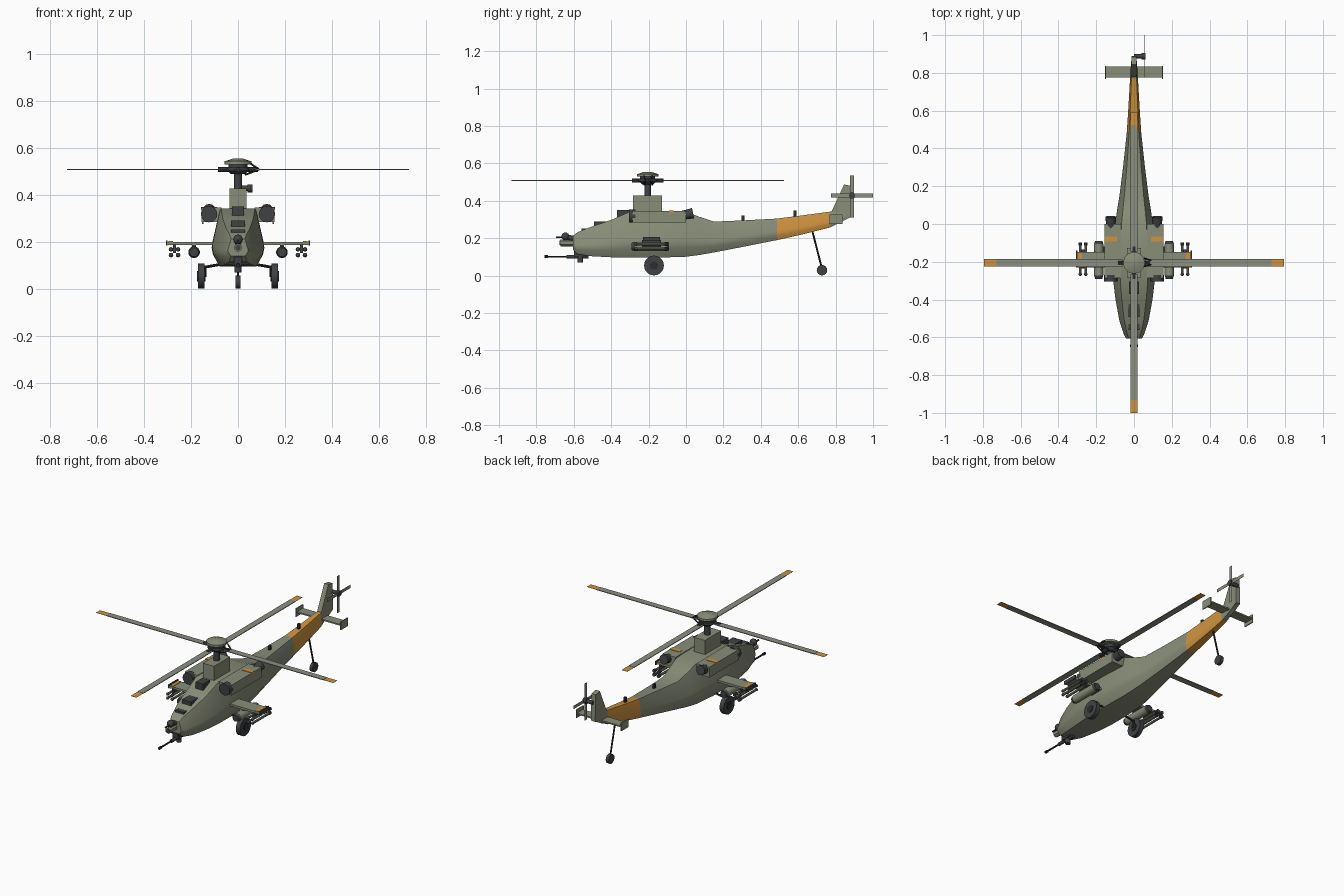
import bpy, bmesh, math
from mathutils import Vector

if "Cube" in bpy.data.objects:
    bpy.data.objects.remove(bpy.data.objects["Cube"])


def material(name, rgb):
    m = bpy.data.materials.new(name)
    m.diffuse_color = (*rgb, 1)
    m.use_nodes = True
    m.node_tree.nodes["Principled BSDF"].inputs["Base Color"].default_value = m.diffuse_color
    return m


OLIVE = material("olive", (0.25, 0.27, 0.19))
BLADE = material("blade_grey", (0.26, 0.275, 0.215))
ORANGE = material("orange", (0.62, 0.29, 0.05))
DARK = material("dark_grey", (0.05, 0.053, 0.056))
BLACK = material("near_black", (0.025, 0.026, 0.028))


def finish(name, bm, mats, smooth=False):
    bmesh.ops.recalc_face_normals(bm, faces=bm.faces[:])
    me = bpy.data.meshes.new(name)
    bm.to_mesh(me)
    bm.free()
    ob = bpy.data.objects.new(name, me)
    bpy.context.collection.objects.link(ob)
    for m in mats:
        me.materials.append(m)
    if smooth:
        bpy.ops.object.select_all(action='DESELECT')
        ob.select_set(True)
        bpy.context.view_layer.objects.active = ob
        bpy.ops.object.shade_smooth_by_angle(angle=math.radians(32))
    return ob


def box(name, lo, hi, mat):
    bm = bmesh.new()
    bmesh.ops.create_cube(bm, size=1)
    for v in bm.verts:
        v.co = [(a + b) / 2 + c * (b - a) for a, b, c in zip(lo, hi, v.co)]
    return finish(name, bm, [mat])


def rod(name, a, b, r1, mat, r2=None, n=12):
    a, b = Vector(a), Vector(b)
    bm = bmesh.new()
    bmesh.ops.create_cone(bm, cap_ends=True, segments=n, radius1=r1,
                          radius2=r1 if r2 is None else r2, depth=(b - a).length)
    q = (b - a).to_track_quat('Z', 'Y')
    for v in bm.verts:
        v.co = q @ v.co + (a + b) / 2
    return finish(name, bm, [mat], n > 8)


def ball(name, c, r, mat):
    bm = bmesh.new()
    bmesh.ops.create_uvsphere(bm, u_segments=14, v_segments=8, radius=r)
    bmesh.ops.translate(bm, verts=bm.verts, vec=c)
    return finish(name, bm, [mat], True)


def prism(name, yz, x0, x1, mat):
    bm = bmesh.new()
    f = bm.faces.new([bm.verts.new((x0, y, z)) for y, z in yz])
    r = bmesh.ops.extrude_face_region(bm, geom=[f])
    bmesh.ops.translate(bm, vec=(x1 - x0, 0, 0),
                        verts=[g for g in r['geom'] if isinstance(g, bmesh.types.BMVert)])
    return finish(name, bm, [mat])


# Fuselage and tail boom: y, half width, bottom, top
stations = [(-0.605, .043, .14, .212), (-0.58, .055, .115, .232), (-0.51, .078, .104, .26),
            (-0.40, .098, .098, .298), (-0.30, .110, .096, .342), (-0.15, .112, .096, .342),
            (0.00, .100, .101, .342), (0.07, .090, .11, .315), (0.15, .077, .124, .289),
            (0.30, .058, .153, .295), (0.487, .038, .19, .305), (0.63, .029, .222, .323),
            (0.77, .021, .257, .342), (0.885, .013, .315, .36)]
half = [(.66, 1), (.72, .93), (.97, .42), (1, .32), (.95, .2), (.70, 0)]
section = half + [(-x, z) for x, z in reversed(half)]
bm = bmesh.new()
rings = [[bm.verts.new((x * w, y, b + z * (t - b))) for x, z in section]
         for y, w, b, t in stations]
for A, B in zip(rings, rings[1:]):
    for i in range(len(section)):
        j = (i + 1) % len(section)
        f = bm.faces.new((A[i], A[j], B[j], B[i]))
        f.material_index = int(0.487 < f.calc_center_median().y < 0.77)
bm.faces.new(rings[0])
bm.faces.new(rings[-1])
finish("fuselage", bm, [OLIVE, ORANGE], True)

# Tail fin, stabiliser, tail rotor
prism("tail_fin", [(.775, .335), (.845, .487), (.885, .48), (.89, .32), (.82, .28)],
      -.014, .014, OLIVE)
box("stabiliser", (-.15, .775, .298), (.15, .833, .306), OLIVE)
for s in (-1, 1):
    box("stabiliser_end_plate", (s * .15 - .003, .768, .277), (s * .15 + .003, .836, .327), OLIVE)
rod("tail_rotor_shaft", (0, .888, .428), (.05, .888, .428), .011, DARK)
rod("tail_rotor_hub", (.04, .888, .428), (.062, .888, .428), .017, DARK)
box("tail_rotor_blades_level", (.0535, .775, .418), (.0545, 1.0, .438), BLADE)
box("tail_rotor_blades_upright", (.0505, .878, .311), (.0515, .898, .535), BLADE)

# Tail wheel
rod("tail_wheel_strut", (0, .675, .24), (0, .725, .045), .005, BLACK, n=8)
rod("tail_wheel", (-.010, .727, .029), (.010, .727, .029), .028, DARK, n=16)

# Pylon, mast and rotor head
RY = -0.205
box("rotor_pylon", (-.037, -.283, .28), (.037, -.128, .428), OLIVE)
rod("mast", (0, RY, .42), (0, RY, .53), .018, DARK)
rod("rotor_hub_lower", (0, RY, .488), (0, RY, .502), .03, DARK, .045)
rod("rotor_hub", (0, RY, .502), (0, RY, .518), .05, DARK)
rod("rotor_cap_neck", (0, RY, .518), (0, RY, .53), .04, DARK)
rod("rotor_cap", (0, RY, .53), (0, RY, .543), .058, OLIVE)
rod("rotor_cap_top", (0, RY, .543), (0, RY, .555), .054, OLIVE, .02)
for k in range(4):
    a = k * math.pi / 2
    d, n = Vector((math.cos(a), math.sin(a), 0)), Vector((-math.sin(a), math.cos(a), 0))
    c = Vector((0, RY, .508))
    rod("blade_grip", c + d * .03, c + d * .085, .010, DARK, n=8)
    for nm, r0, r1, h, mat in (("rotor_blade", .06, .728, .002, BLADE),
                               ("rotor_blade_tip", .728, .795, .0005, ORANGE)):
        p = [c + d * r + n * w for r, w in ((r0, -.019), (r1, -.019), (r1, .019), (r0, .019))]
        lo = [min(v[i] for v in p) for i in range(2)] + [.508 - h]
        hi = [max(v[i] for v in p) for i in range(2)] + [.508 + h]
        box(nm, lo, hi, mat)
# Linkage on the right of the rotor head
for y in (-.02, .025):
    rod("pitch_link", (.055, RY + y, .532), (.09, RY + y * .5, .508), .004, BLACK, n=6)
    rod("pitch_link_lower", (.09, RY + y * .5, .508), (.03, RY + y, .485), .004, BLACK, n=6)

# Stepped cockpit windows
box("window_front", (-.03, -.56, .20), (.03, -.49, .252), DARK)
box("window_rear", (-.03, -.492, .23), (.03, -.42, .29), DARK)
box("roof_intake", (-.026, -.37, .29), (.026, -.305, .35), DARK)

# Nose sensors and gun
ball("nose_sensor", (0, -.645, .21), .021, DARK)
rod("sensor_probe", (0, -.695, .205), (0, -.64, .205), .005, BLACK, n=8)
rod("sensor_mount", (0, -.63, .205), (0, -.59, .195), .014, DARK)
rod("lower_sensor", (0, -.67, .175), (0, -.59, .175), .018, OLIVE, n=6)
rod("lower_sensor_lens", (0, -.675, .175), (0, -.665, .175), .012, DARK)
box("gun_mount", (-.018, -.60, .10), (.018, -.53, .135), DARK)
rod("gun_turret", (0, -.565, .07), (0, -.565, .12), .015, DARK)
rod("gun_receiver", (0, -.64, .101), (0, -.52, .101), .010, DARK)
rod("gun_barrel", (0, -.754, .101), (0, -.62, .101), .005, BLACK, n=8)
rod("gun_muzzle", (0, -.756, .101), (0, -.738, .101), .008, BLACK, n=8)

# Dorsal aerials
for y, z in ((.305, .285), (.583, .31)):
    box("aerial", (-.006, y - .008, z), (.006, y + .008, z + .037), BLACK)

for s in (-1, 1):
    def mx(x0, y0, z0, x1, y1, z1):
        return (min(s * x0, s * x1), y0, z0), (max(s * x0, s * x1), y1, z1)

    # Engines with intake, exhaust and stripe
    box("engine", *mx(.07, -.285, .284, .156, -.0, .346), OLIVE)
    rod("engine_intake", (s * .123, -.305, .318), (s * .123, -.27, .318), .035, DARK, n=16)
    rod("engine_exhaust", (s * .123, -.02, .322), (s * .123, .038, .334), .024, DARK, .028)
    box("engine_stripe", *mx(.09, -.092, .338, .1565, -.066, .349), ORANGE)

    # Stub wing and stores
    box("stub_wing", *mx(.08, -.23, .187, .302, -.148, .2), OLIVE)
    box("wing_end_plate", *mx(.30, -.23, .184, .307, -.14, .206), DARK)
    box("wing_stripe", *mx(.276, -.228, .198, .296, -.15, .203), ORANGE)
    box("pod_pylon", *mx(.178, -.225, .17, .196, -.15, .19), DARK)
    rod("rocket_pod", (s * .187, -.272, .156), (s * .187, -.105, .156), .025, OLIVE, n=14)
    rod("rocket_pod_nose", (s * .187, -.292, .156), (s * .187, -.272, .156), .019, DARK, .025, n=14)
    rod("rocket_pod_tail", (s * .187, -.105, .156), (s * .187, -.09, .156), .025, DARK, .02, n=14)
    box("missile_rail", *mx(.263, -.235, .152, .277, -.135, .19), DARK)
    for dx in (-.015, .015):
        for dz in (-.012, .012):
            x, z = s * (.27 + dx), .156 + dz
            rod("missile", (x, -.265, z), (x, -.105, z), .007, OLIVE, n=8)
            ball("missile_nose", (x, -.266, z), .009, DARK)
            rod("missile_tail", (x, -.115, z), (x, -.097, z), .010, DARK, n=8)

    # Main wheels
    rod("main_wheel", (s * .142, -.171, .054), (s * .17, -.171, .054), .053, DARK, n=20)
    rod("main_wheel_hub", (s * .138, -.171, .054), (s * .174, -.171, .054), .022, BLACK)
    rod("main_axle", (s * .07, -.171, .105), (s * .145, -.171, .092), .006, BLACK, n=8)
    rod("main_strut", (s * .14, -.171, .095), (s * .14, -.171, .05), .006, BLACK, n=8)
